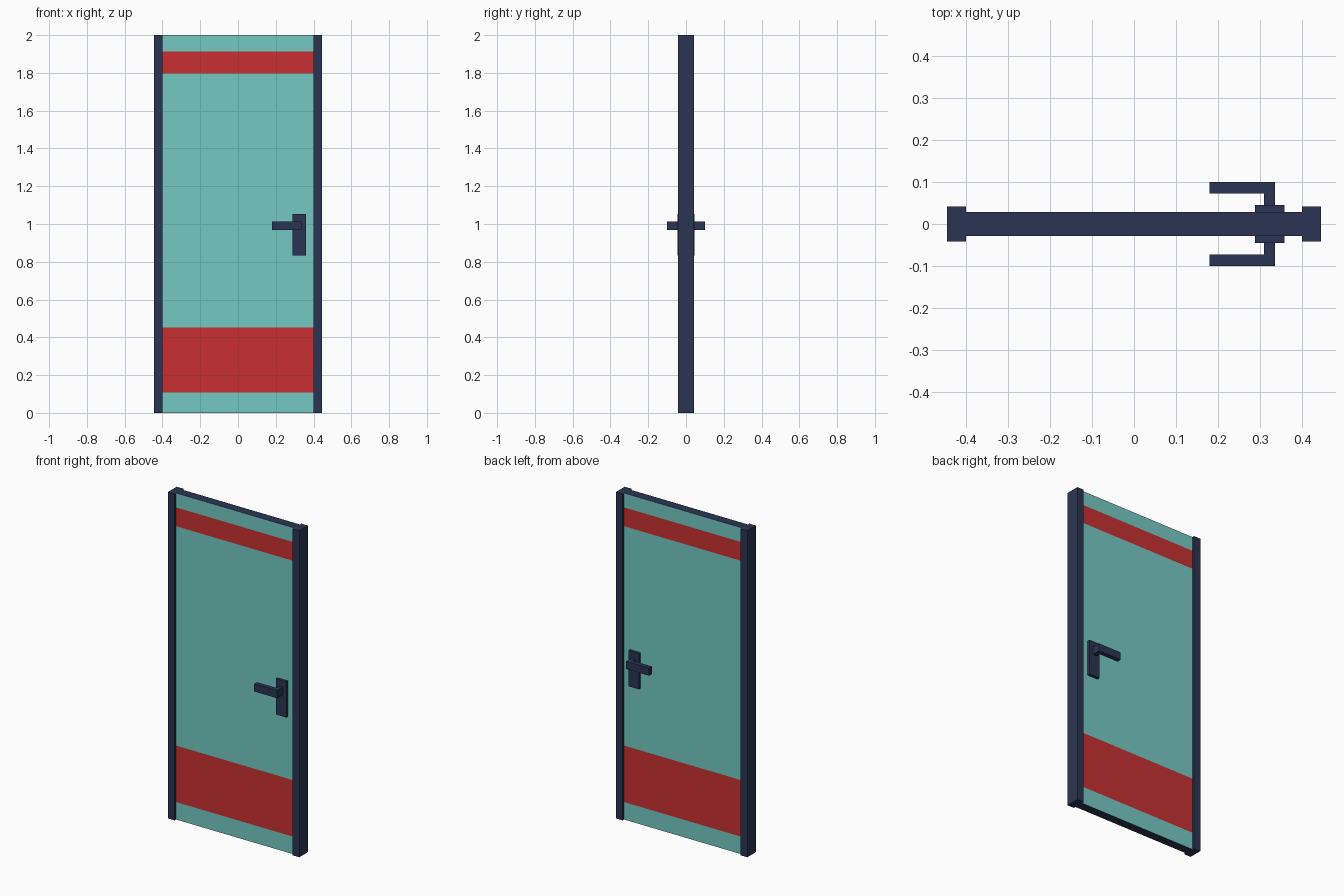
import bpy, bmesh

if "Cube" in bpy.data.objects:
    bpy.data.objects.remove(bpy.data.objects["Cube"])


def material(name, rgb):
    m = bpy.data.materials.new(name)
    m.diffuse_color = (*rgb, 1)
    m.use_nodes = True
    m.node_tree.nodes["Principled BSDF"].inputs["Base Color"].default_value = m.diffuse_color
    return m


NAVY = material("navy", (0.023, 0.036, 0.084))
TEAL = material("teal", (0.178, 0.584, 0.552))
RED = material("red", (0.578, 0.03, 0.032))


def finish(name, bm, mats):
    bmesh.ops.recalc_face_normals(bm, faces=bm.faces)
    mesh = bpy.data.meshes.new(name)
    bm.to_mesh(mesh)
    bm.free()
    for m in mats:
        mesh.materials.append(m)
    ob = bpy.data.objects.new(name, mesh)
    bpy.context.collection.objects.link(ob)
    return ob


def prism(name, outline, z0, z1, cuts=(), mats=(NAVY,), paint=None):
    """Extrude an xy outline from z0 to z1, with optional horizontal cuts."""
    bm = bmesh.new()
    face = bm.faces.new([bm.verts.new((x, y, z0)) for x, y in outline])
    new = bmesh.ops.extrude_face_region(bm, geom=[face], use_keep_orig=True)["geom"]
    top = [g for g in new if isinstance(g, bmesh.types.BMVert)]
    bmesh.ops.translate(bm, verts=top, vec=(0, 0, z1 - z0))
    for z in cuts:
        bmesh.ops.bisect_plane(bm, geom=bm.verts[:] + bm.edges[:] + bm.faces[:],
                               plane_co=(0, 0, z), plane_no=(0, 0, 1))
    bm.normal_update()
    if paint:
        for f in bm.faces:
            f.material_index = paint(f)
    return finish(name, bm, mats)


def rect(x0, x1, y0, y1):
    return [(x0, y0), (x1, y0), (x1, y1), (x0, y1)]


# Door leaf: teal and red bands on both broad faces, navy edges
def leaf_paint(f):
    if abs(f.normal.y) < 0.9:
        return 0
    z = f.calc_center_median().z
    return 2 if 0.107 < z < 0.453 or 1.797 < z < 1.912 else 1


prism("door_leaf", rect(-0.4, 0.4, -0.028, 0.028), 0, 2,
      cuts=(0.107, 0.453, 1.797, 1.912), mats=(NAVY, TEAL, RED), paint=leaf_paint)

# Side posts
for label, s in (("left", -1), ("right", 1)):
    prism(f"{label}_post", rect(s * 0.4, s * 0.445, -0.042, 0.042), 0, 2)

# Handle plates and L-shaped levers on both sides
for label, s in (("front", -1), ("back", 1)):
    prism(f"{label}_handle_plate", rect(0.288, 0.359, s * 0.028, s * 0.045), 0.834, 1.053)
    lever = [(0.336, 0.045), (0.336, 0.1), (0.18, 0.1),
             (0.18, 0.073), (0.31, 0.073), (0.31, 0.045)]
    prism(f"{label}_lever", [(x, s * y) for x, y in lever], 0.967, 1.014)
